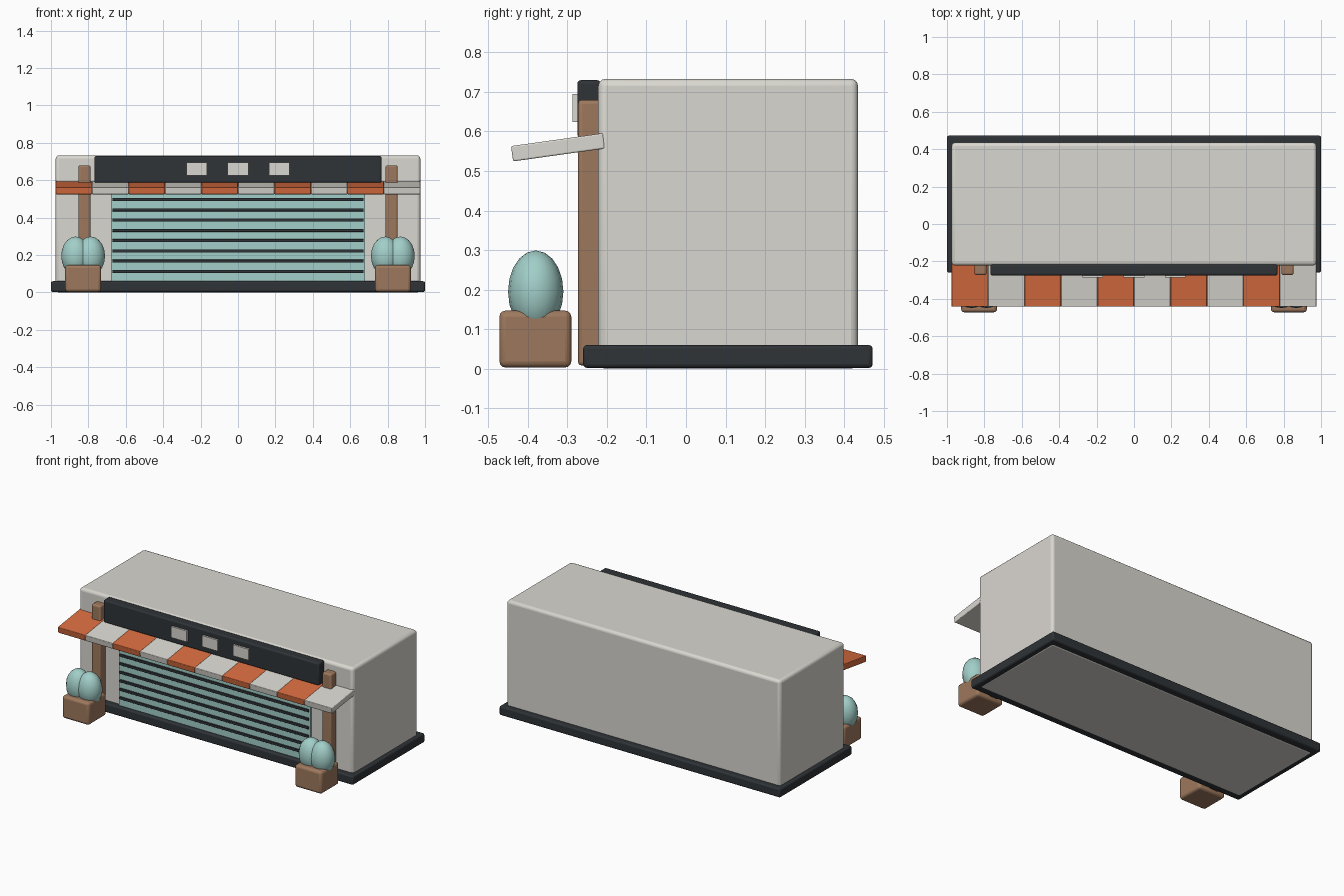
import bpy, math

if "Cube" in bpy.data.objects:
    bpy.data.objects.remove(bpy.data.objects["Cube"])


def material(name, rgb):
    m = bpy.data.materials.new(name)
    m.diffuse_color = (*rgb, 1)
    m.use_nodes = True
    m.node_tree.nodes["Principled BSDF"].inputs["Base Color"].default_value = m.diffuse_color
    return m


CREAM = material("cream", (0.70, 0.68, 0.63))
DARK = material("charcoal", (0.028, 0.033, 0.038))
WOOD = material("wood", (0.34, 0.19, 0.11))
TEAL = material("teal", (0.36, 0.62, 0.58))
ORANGE = material("orange", (0.68, 0.15, 0.05))


def box(name, x, y, z, mat, bevel=0.0):
    """Box from (min, max) ranges, optionally with rounded edges."""
    bpy.ops.mesh.primitive_cube_add(size=1, location=[sum(r) / 2 for r in (x, y, z)])
    o = bpy.context.object
    o.name = name
    o.scale = [r[1] - r[0] for r in (x, y, z)]
    bpy.ops.object.transform_apply(location=False, rotation=False, scale=True)
    o.data.materials.append(mat)
    if bevel:
        b = o.modifiers.new("bevel", "BEVEL")
        b.width = bevel
        b.segments = 3
        bpy.ops.object.shade_smooth_by_angle(angle=math.radians(35))
    return o


# Building shell and plinth
box("building", (-0.975, 0.975), (-0.222, 0.435), (0, 0.733), CREAM, 0.018)
box("plinth", (-1, 1), (-0.26, 0.472), (0.002, 0.06), DARK, 0.01)

# Roller shutter with dark ribs
box("shutter", (-0.68, 0.68), (-0.236, -0.21), (0.03, 0.57), TEAL)
for i in range(9):
    z = 0.112 + i * 0.055
    box("shutter_rib", (-0.672, 0.672), (-0.245, -0.225), (z - 0.008, z + 0.008), DARK, 0.002)

# Fascia board with three blank plates
box("fascia", (-0.767, 0.767), (-0.275, -0.215), (0.585, 0.73), DARK, 0.01)
for x in (-0.22, 0, 0.22):
    box("fascia_plate", (x - 0.055, x + 0.055), (-0.287, -0.265), (0.624, 0.695), CREAM)

# Striped sloping awning
W = 0.195
for i in range(10):
    x = -0.975 + i * W
    a = box("awning_stripe", (x, x + W), (-0.441, -0.206), (0.5405, 0.5795),
            CREAM if i % 2 else ORANGE, 0.004)
    a.rotation_euler.x = math.radians(8)

# Posts, planters and shrubs on both sides
for s in (-1, 1):
    c = s * 0.821
    box("post", (c - 0.032, c + 0.032), (-0.273, -0.205), (0.008, 0.68), WOOD, 0.01)
    c = s * 0.828
    box("planter", (c - 0.096, c + 0.096), (-0.472, -0.29), (0.003, 0.147), WOOD, 0.016)
    for d in (-0.04, 0.04):
        bpy.ops.mesh.primitive_uv_sphere_add(segments=16, ring_count=10, radius=1,
                                             location=(c + d, -0.38, 0.195))
        shrub = bpy.context.object
        shrub.name = "shrub"
        shrub.scale = (0.077, 0.07, 0.104)
        shrub.data.materials.append(TEAL)
        bpy.ops.object.shade_smooth()
